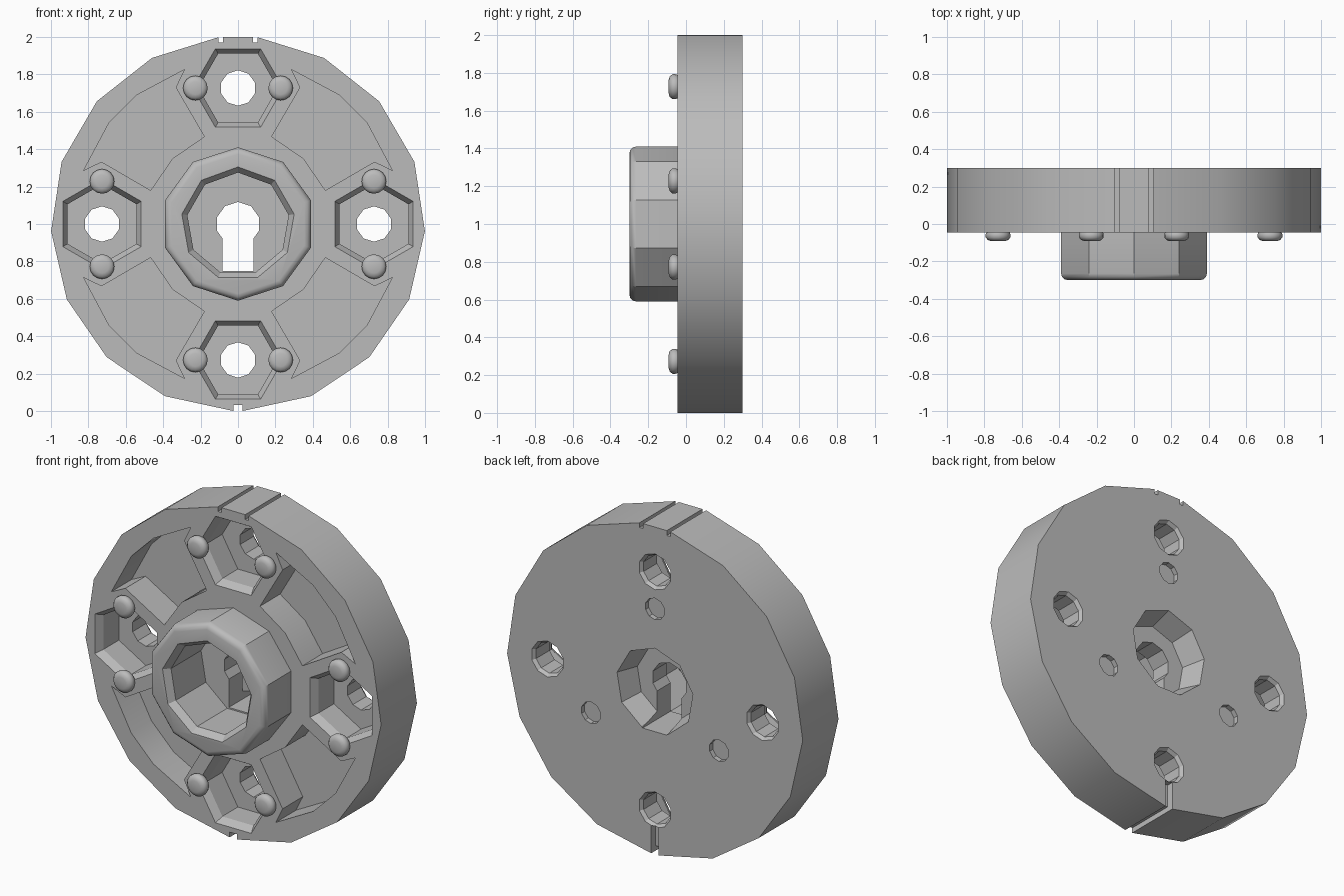
import bpy, bmesh
from math import sin, cos, radians, pi

if "Cube" in bpy.data.objects:
    bpy.data.objects.remove(bpy.data.objects["Cube"], do_unlink=True)

FACE, BACK, FLOOR = -0.045, 0.3, 0.15   # depth of front face, back face, recess floors
MID = 1.0                               # height of the wheel axis

grey = bpy.data.materials.new("plain_grey")
grey.use_nodes = True
grey.diffuse_color = (0.5, 0.5, 0.5, 1)
grey.node_tree.nodes["Principled BSDF"].inputs["Base Color"].default_value = (0.5, 0.5, 0.5, 1)


def ring(n, r, start=90, cx=0, cz=0):
    """Regular polygon as (x, z) points around the wheel axis."""
    angles = [radians(start) + 2 * pi * i / n for i in range(n)]
    return [(cx + r * cos(a), cz + r * sin(a)) for a in angles]


def loft(name, sections):
    """Solid through (depth, outline) sections along y."""
    bm = bmesh.new()
    loops = [[bm.verts.new((x, y, z + MID)) for x, z in pts] for y, pts in sections]
    bm.faces.new(loops[0])
    bm.faces.new(loops[-1])
    for a, b in zip(loops, loops[1:]):
        for i in range(len(a)):
            j = (i + 1) % len(a)
            bm.faces.new((a[i], a[j], b[j], b[i]))
    bmesh.ops.recalc_face_normals(bm, faces=bm.faces)
    me = bpy.data.meshes.new(name)
    bm.to_mesh(me)
    bm.free()
    me.materials.append(grey)
    ob = bpy.data.objects.new(name, me)
    bpy.context.collection.objects.link(ob)
    return ob


def box(x0, x1, z0, z1):
    return [(x0, z0), (x1, z0), (x1, z1), (x0, z1)]


def bake(ob):
    """Apply the modifiers of an object."""
    deps = bpy.context.evaluated_depsgraph_get()
    me = bpy.data.meshes.new_from_object(ob.evaluated_get(deps))
    ob.modifiers.clear()
    ob.data = me


def cut(ob, cutters):
    for c in cutters:
        m = ob.modifiers.new("cut", "BOOLEAN")
        m.operation, m.solver, m.object = "DIFFERENCE", "EXACT", c
    bake(ob)


def smooth(ob, angle):
    bpy.ops.object.select_all(action="DESELECT")
    ob.select_set(True)
    bpy.context.view_layer.objects.active = ob
    bpy.ops.object.shade_smooth_by_angle(angle=radians(angle))


# Wheel disc: coarse rim, mirrored left to right, with a flat bridge at the top
half = [(cos(radians(271.4 + 21.6 * i)), sin(radians(271.4 + 21.6 * i))) for i in range(9)]
half[-1] = (0.1, 1.0)
rim = half + [(-x, z) for x, z in reversed(half)]
disc = loft("wheel_disc", [(FACE, rim), (BACK, rim)])

# Hub with a rounded front edge
hub = loft("hub", [(-0.3, ring(10, 0.41)), (FACE, ring(10, 0.41))])
bm = bmesh.new()
bm.from_mesh(hub.data)
front = [e for e in bm.edges if all(v.co.y < -0.29 for v in e.verts)]
bmesh.ops.bevel(bm, geom=front, offset=0.035, segments=3, profile=0.5, affect="EDGES")
bm.to_mesh(hub.data)
bm.free()

# Hub bore, chamfered at its mouth
bore = loft("bore_cutter", [(-0.32, ring(9, 0.32)), (-0.26, ring(9, 0.275)),
                            (0.03, ring(9, 0.275))])
cutters = [bore]

# Keyhole and back socket
cutters.append(loft("key_round_cutter", [(-0.1, ring(10, 0.118)), (0.4, ring(10, 0.118))]))
slot = box(-0.083, 0.083, -0.25, -0.03)
cutters.append(loft("key_slot_cutter", [(-0.1, slot), (0.4, slot)]))
cutters.append(loft("back_socket_cutter", [(0.16, ring(9, 0.22)), (BACK, ring(9, 0.26)),
                                           (0.35, ring(9, 0.26))]))

# Hexagonal bolt recesses with through holes, and a pair of rounded snap bumps at each
for k, side in enumerate(("left", "top", "right", "bottom")):
    a = k * pi / 2
    cx, cz = 0.727 * cos(a), 0.727 * sin(a)

    def hexagon(r):
        return ring(6, r, 90 + 90 * k, cx, cz)

    cutters.append(loft("hex_cutter", [(-0.1, hexagon(0.242)), (FACE, hexagon(0.242)),
                                       (0.0, hexagon(0.212)), (FLOOR, hexagon(0.212))]))
    cutters.append(loft("bolt_cutter", [(0, ring(10, 0.095, 90, cx, cz)),
                                        (BACK - 0.02, ring(10, 0.095, 90, cx, cz)),
                                        (BACK, ring(10, 0.11, 90, cx, cz)),
                                        (0.35, ring(10, 0.11, 90, cx, cz))]))
    for s, end in ((-1, "first"), (1, "second")):
        bx, bz = cx - s * 0.228 * sin(a), cz + s * 0.228 * cos(a)
        outline = ((-0.092, 0.035), (-0.086, 0.054), (-0.072, 0.066),
                   (-0.055, 0.066), (-0.04, 0.06), (-0.02, 0.035))
        bump = loft(f"{side}_{end}_bump", [(y, ring(16, r, 0, bx, bz)) for y, r in outline])
        smooth(bump, 50)

# Curved weight-saving recesses in the four quadrants
quarter = [(0.18, 0.467), (0.333, 0.73), (0.287, 0.825), (0.54, 0.69)]
quarter += [(z, x) for x, z in reversed(quarter)] + [(0.35, 0.35)]
for sx in (-1, 1):
    for sz in (-1, 1):
        pts = [(x * sx, z * sz) for x, z in quarter]
        cutters.append(loft("recess_cutter", [(-0.1, pts), (FLOOR, pts)]))

# Rim grooves, bottom notch, and the shallow slot and dimples on the back
for s in (-1, 1):
    g = box(s * 0.092 - 0.012, s * 0.092 + 0.012, 0.97, 1.1)
    cutters.append(loft("groove_cutter", [(-0.1, g), (0.4, g)]))
g = box(-0.025, 0.025, -1.1, -0.968)
cutters.append(loft("notch_cutter", [(-0.1, g), (0.4, g)]))
g = box(-0.025, 0.025, -1.1, -0.83)
cutters.append(loft("back_slot_cutter", [(BACK - 0.04, g), (0.4, g)]))
for x, z in ring(3, 0.5):
    d = ring(10, 0.066, 90, x, z)
    cutters.append(loft("dimple_cutter", [(BACK - 0.03, d), (0.4, d)]))

cut(disc, cutters)
cut(hub, [bore])
for c in cutters:
    bpy.data.objects.remove(c, do_unlink=True)
smooth(disc, 25)
smooth(hub, 32)
